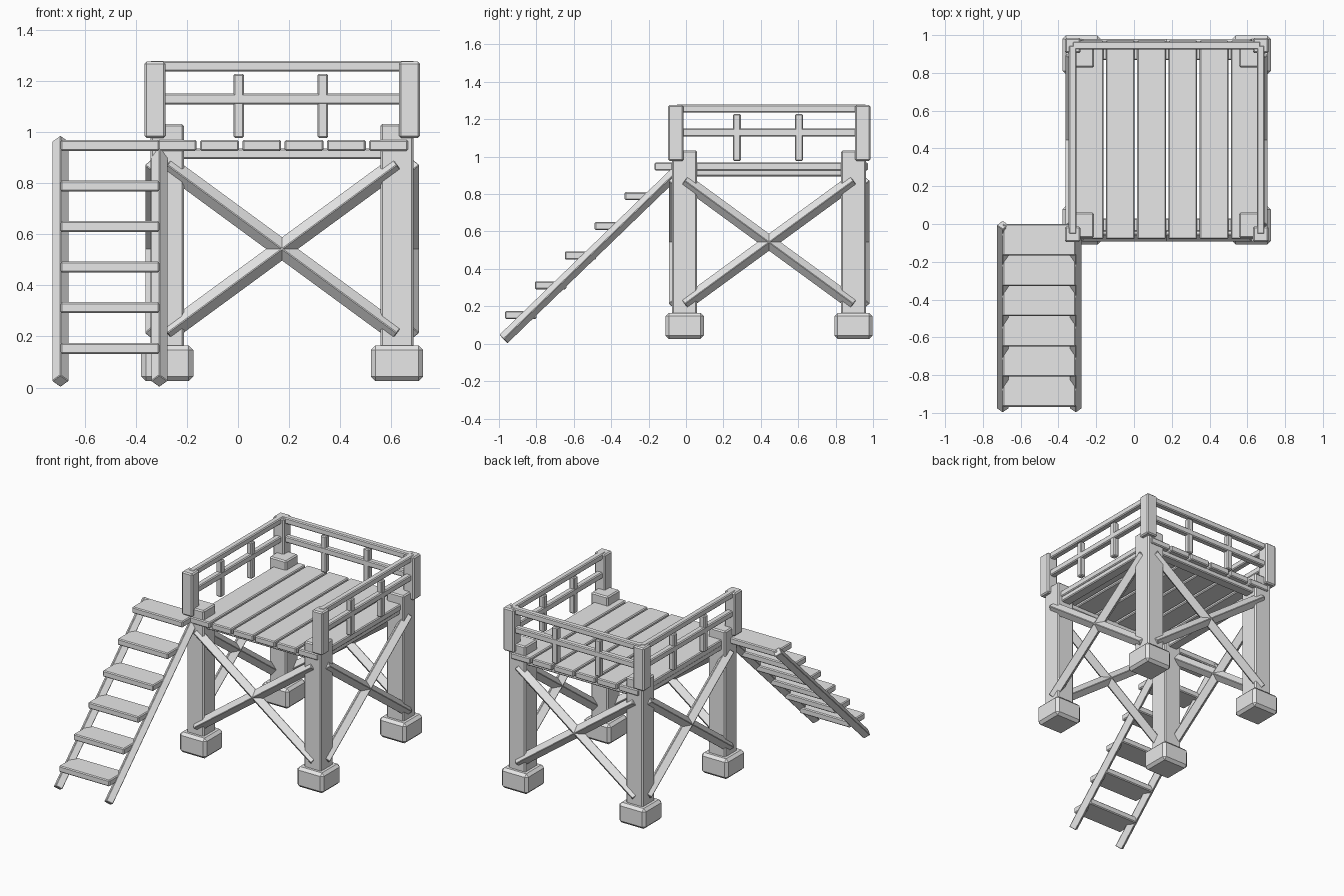
import bpy
import math
from mathutils import Matrix, Vector

old = bpy.data.objects.get("Cube")
if old:
    bpy.data.objects.remove(old, do_unlink=True)

GREY = (0.8, 0.8, 0.8, 1)
mat = bpy.data.materials.new("plain grey")
mat.use_nodes = True
mat.diffuse_color = GREY
mat.node_tree.nodes["Principled BSDF"].inputs["Base Color"].default_value = GREY


def block(name, size, matrix, bevel):
    """Bevelled box with the given size, placed by a matrix."""
    bpy.ops.mesh.primitive_cube_add(size=1)
    ob = bpy.context.object
    ob.name = name
    ob.data.transform(Matrix.Diagonal((*size, 1)))
    ob.matrix_world = matrix
    ob.data.materials.append(mat)
    mod = ob.modifiers.new("chamfer", "BEVEL")
    mod.width = bevel
    mod.segments = 1
    return ob


def box(name, xs, ys, zs, bevel=0.006):
    """Upright box from its (low, high) range on each axis."""
    spans = (xs, ys, zs)
    centre = [(a + b) / 2 for a, b in spans]
    return block(name, [b - a for a, b in spans], Matrix.Translation(centre), bevel)


def around(c, half):
    return (c - half, c + half)


def diamond_beam(name, start, end, normal, side):
    """Square beam between two points with an edge facing the normal."""
    a, b, n = Vector(start), Vector(end), Vector(normal)
    d = (b - a).normalized()
    turn = Matrix((n.cross(d), n, d)).transposed().to_4x4()
    m = Matrix.Translation((a + b) / 2) @ turn @ Matrix.Rotation(math.pi / 4, 4, "Z")
    return block(name, (side, side, (b - a).length), m, 0.003)


LEG_X = (-0.277, 0.622)
LEG_Y = (-0.007, 0.895)
POST_X = (-0.325, 0.671)
POST_Y = (-0.054, 0.945)

# Feet, legs and railing posts at each corner
for i, side in enumerate(("right", "left")):
    for j, end in enumerate(("front", "back")):
        tag = f"{end}_{side}"
        x, y = LEG_X[i], LEG_Y[j]
        box("foot_" + tag, around(x, 0.102), around(y, 0.102), (0.025, 0.165), 0.018)
        box("leg_" + tag, around(x, 0.065), around(y, 0.067), (0.15, 1.032), 0.008)
        box("post_" + tag, around(POST_X[i], 0.041), around(POST_Y[j], 0.041),
            (0.977, 1.275), 0.008)

# Deck planks
pitch = 0.1655
for i in range(6):
    x = -0.314 + i * pitch
    box(f"deck_plank_{i + 1}", (x, x + 0.152), (-0.08, 0.972), (0.926, 0.969))

# Frame beams under the deck
for y, end in zip((-0.005, 0.903), ("front", "back")):
    box("deck_beam_" + end, LEG_X, around(y, 0.035), (0.895, 0.935))
for x, side in zip(LEG_X, ("right", "left")):
    box("deck_beam_" + side, around(x, 0.035), LEG_Y, (0.895, 0.935))

# Railings on the back and both sides
for part, zs in (("top_rail", (1.236, 1.278)), ("middle_rail", (1.107, 1.15))):
    box(part + "_back", POST_X, around(POST_Y[1], 0.021), zs)
    for x, side in zip(POST_X, ("right", "left")):
        box(f"{part}_{side}", around(x, 0.021), POST_Y, zs)

# Balusters, two on each railed side
for k in range(2):
    box(f"baluster_back_{k + 1}", around(0.003 + k * 0.329, 0.021),
        around(POST_Y[1], 0.02), (0.977, 1.228))
    for x, side in zip(POST_X, ("right", "left")):
        box(f"baluster_{side}_{k + 1}", around(x, 0.02),
            around(0.272 + k * 0.332, 0.021), (0.977, 1.228))

# Crossed braces on all four faces
LOW, HIGH = 0.213, 0.872
for k, (z1, z2) in enumerate(((LOW, HIGH), (HIGH, LOW))):
    for y, end in zip((-0.055, 0.943), ("front", "back")):
        diamond_beam(f"brace_{end}_{k + 1}", (LEG_X[0], y, z1), (LEG_X[1], y, z2),
                     (0, 1, 0), 0.055)
    for x, side in zip((-0.326, 0.671), ("right", "left")):
        diamond_beam(f"brace_{side}_{k + 1}", (x, LEG_Y[0], z1), (x, LEG_Y[1], z2),
                     (1, 0, 0), 0.055)

# Stair stringers and treads
STAIR_X = (-0.695, -0.308)
for x, side in zip(STAIR_X, ("right", "left")):
    diamond_beam("stair_stringer_" + side, (x, -0.976, 0.025), (x, -0.005, 0.963),
                 (1, 0, 0), 0.047)
for i in range(6):
    y = -0.168 - i * 0.16
    z = 0.969 - i * 0.1588
    box(f"stair_tread_{i + 1}", STAIR_X, (y, y + 0.168), (z - 0.043, z))
